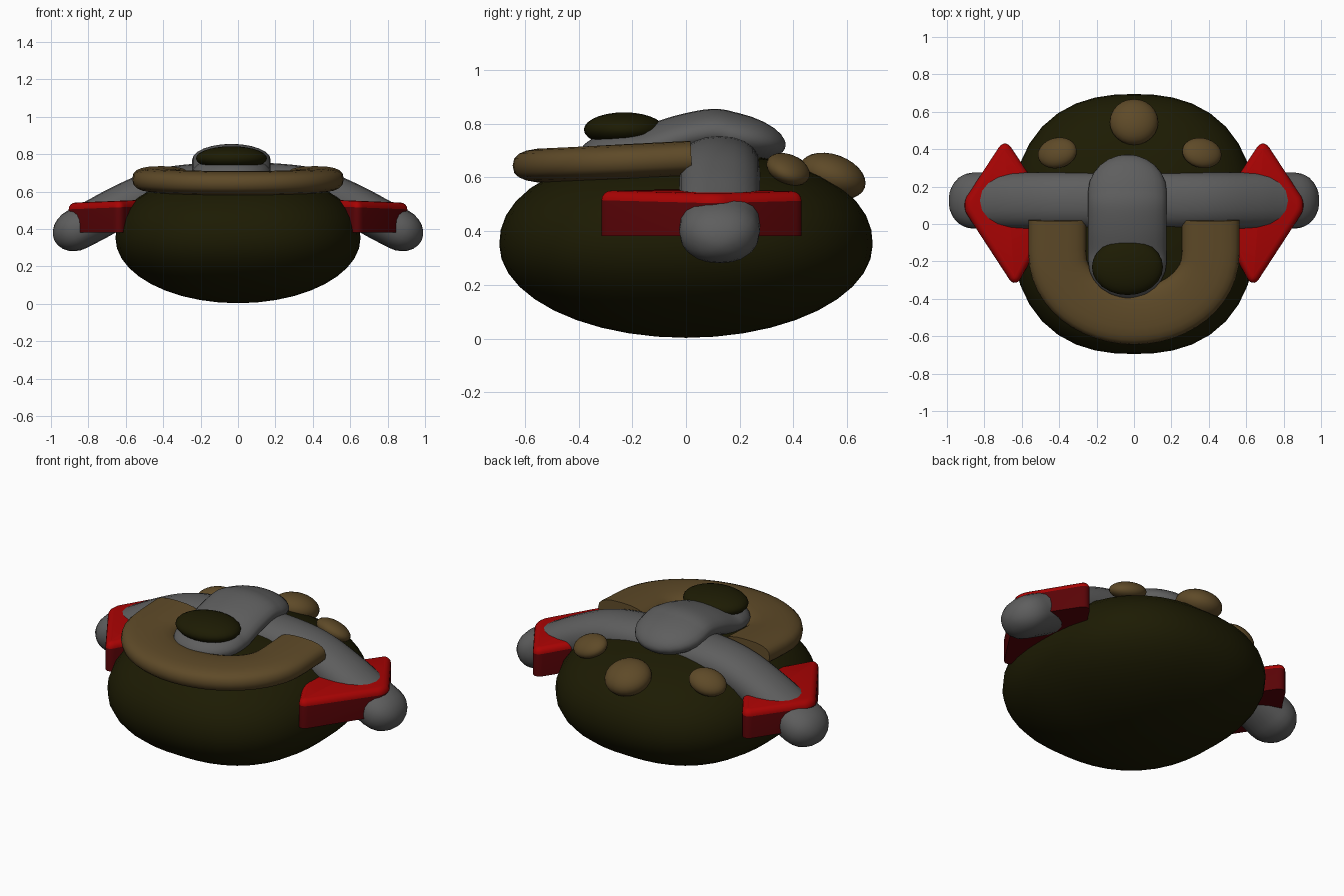
import bpy, bmesh
from math import sin, cos, pi, radians
from mathutils import Vector

cube = bpy.data.objects.get("Cube")
if cube:
    bpy.data.objects.remove(cube, do_unlink=True)


def material(name, rgb):
    m = bpy.data.materials.new(name)
    m.use_nodes = True
    m.diffuse_color = (*rgb, 1)
    bsdf = m.node_tree.nodes["Principled BSDF"]
    bsdf.inputs["Base Color"].default_value = (*rgb, 1)
    return m


OLIVE = material("dark_olive", (0.012, 0.011, 0.001))
BROWN = material("brown", (0.112, 0.068, 0.021))
GREY = material("grey", (0.112, 0.112, 0.112))
RED = material("red", (0.4, 0.001, 0.001))
DARK_RED = material("dark_red", (0.1, 0.001, 0.002))


def finish(name, bm, mat, angle=40):
    bmesh.ops.recalc_face_normals(bm, faces=bm.faces)
    me = bpy.data.meshes.new(name)
    bm.to_mesh(me)
    bm.free()
    ob = bpy.data.objects.new(name, me)
    bpy.context.collection.objects.link(ob)
    me.materials.append(mat)
    bpy.ops.object.select_all(action="DESELECT")
    ob.select_set(True)
    bpy.context.view_layer.objects.active = ob
    bpy.ops.object.shade_smooth_by_angle(angle=radians(angle))
    return ob


def ellipsoid(name, centre, radii, mat, turn=(0, 0, 0)):
    bm = bmesh.new()
    bmesh.ops.create_uvsphere(bm, u_segments=24, v_segments=14, radius=1)
    for v in bm.verts:
        v.co = Vector(a * b for a, b in zip(v.co, radii))
    ob = finish(name, bm, mat, 60)
    ob.location = centre
    ob.rotation_euler = [radians(a) for a in turn]


def spline(points, steps=5):
    """Smooth path through the given points."""
    p = [Vector(q) for q in points]
    p = [2 * p[0] - p[1]] + p + [2 * p[-1] - p[-2]]
    out = []
    for i in range(1, len(p) - 2):
        a, b, c, d = p[i - 1:i + 3]
        for k in range(steps):
            t = k / steps
            out.append(0.5 * (2 * b + (c - a) * t + (2 * a - 5 * b + 4 * c - d) * t ** 2
                              + (3 * b - a - 3 * c + d) * t ** 3))
    return out + [p[-2]]


def sweep(name, path, half_w, half_h, cap, mat, sides=20, power=1.0):
    """Flattened tube along a path, with domed ends of length cap."""
    n = len(path)
    tang = [(path[min(i + 1, n - 1)] - path[max(i - 1, 0)]).normalized() for i in range(n)]
    rings = [(path[i], tang[i], 1) for i in range(n)]
    if cap:
        dome = [k * pi / 12 for k in range(1, 6)] + [pi / 2 - 0.08]
        head = [(path[0] - tang[0] * cap * sin(a), tang[0], cos(a)) for a in reversed(dome)]
        tail = [(path[-1] + tang[-1] * cap * sin(a), tang[-1], cos(a)) for a in dome]
        rings = head + rings + tail
    bm = bmesh.new()
    loops = []
    for centre, t, s in rings:
        side = t.cross(Vector((0, 0, 1))).normalized()
        up = side.cross(t)
        loop = []
        for k in range(sides):
            c, d = cos(2 * pi * k / sides), sin(2 * pi * k / sides)
            c = abs(c) ** power * (1 if c > 0 else -1)
            d = abs(d) ** power * (1 if d > 0 else -1)
            loop.append(bm.verts.new(centre + s * (side * c * half_w + up * d * half_h)))
        loops.append(loop)
    for a, b in zip(loops, loops[1:]):
        for k in range(sides):
            j = (k + 1) % sides
            bm.faces.new((a[k], a[j], b[j], b[k]))
    bm.faces.new(loops[0])
    bm.faces.new(loops[-1])
    finish(name, bm, mat)


# Body: an ellipsoid, squarer in plan and fuller on top
bm = bmesh.new()
bmesh.ops.create_uvsphere(bm, u_segments=40, v_segments=20, radius=1)
for v in bm.verts:
    x, y, z = v.co
    flat = (x * x + y * y) ** 0.5
    if flat > 1e-5:
        plan = (abs(x / flat) ** 2.4 + abs(y / flat) ** 2.4) ** (-1 / 2.4)
        x, y = x * plan, y * plan
    if z > 0:
        full = (flat ** 2.2 + z ** 2.2) ** (-1 / 2.2)
        x, y, z = x * full, y * full, z * full
    v.co = (x * 0.655, y * 0.695, 0.35 + z * 0.347)
finish("body", bm, OLIVE, 60)

# Horseshoe collar around the front of the top
path = [Vector((0.41, y, 0.67 + y * 0.05)) for y in (0.02, -0.06, -0.14)]
for k in range(1, 24):
    a = pi * k / 24
    path.append(Vector((0.41 * cos(a), -0.16 - 0.33 * sin(a), 0.662 - 0.018 * sin(a))))
path += [Vector((-p.x, p.y, p.z)) for p in reversed(path[:3])]
sweep("front_collar", path, 0.155, 0.065, 0, BROWN, power=0.75)

# Arms: one flattened tube across the top, drooping to rounded hands
half = [(0.28, 0.125, 0.632), (0.45, 0.125, 0.598), (0.62, 0.125, 0.525),
        (0.76, 0.125, 0.45), (0.86, 0.125, 0.398)]
mirrored = [(-x, y, z) for x, y, z in reversed(half)]
sweep("arms", spline(mirrored + [(0, 0.125, 0.645)] + half), 0.15, 0.112, 0.135, GREY, power=0.9)

# Neck lying forward over the collar, with its dark end pad
neck = [(-0.035, 0.175, 0.757), (-0.035, 0.1, 0.77), (-0.035, -0.02, 0.747),
        (-0.035, -0.14, 0.708), (-0.035, -0.2, 0.7)]
sweep("neck", spline(neck), 0.21, 0.085, 0.2, GREY, sides=24)
ellipsoid("neck_pad", (-0.035, -0.23, 0.778), (0.19, 0.15, 0.064), OLIVE)

# Rear bumps, the side pair slightly uneven
ellipsoid("rear_bump", (0, 0.545, 0.605), (0.13, 0.128, 0.08), BROWN, (-20, 0, 0))
ellipsoid("left_bump", (0.363, 0.38, 0.63), (0.108, 0.085, 0.05), BROWN, (-25, 12, -8))
ellipsoid("right_bump", (-0.41, 0.38, 0.622), (0.108, 0.085, 0.056), BROWN, (-22, -15, 10))

# Diamond shoulder plates: bright softened top, dark sides
for side, s in (("left", 1), ("right", -1)):
    bm = bmesh.new()
    outline = [(0.69, 0.46), (0.925, 0.1), (0.635, -0.345), (0.42, 0.05)]
    low = [bm.verts.new((s * x, y, 0.382)) for x, y in outline]
    high = [bm.verts.new((s * x, y, 0.552 - 0.04 * (x - 0.6))) for x, y in outline]
    bm.faces.new(low)
    bm.faces.new(high)
    for i in range(4):
        j = (i + 1) % 4
        bm.faces.new((low[i], low[j], high[j], high[i]))
    upright = [e for e in bm.edges if abs(e.verts[0].co.z - e.verts[1].co.z) > 0.1]
    bmesh.ops.bevel(bm, geom=upright, offset=0.06, segments=5, profile=0.5, affect="EDGES")
    rim = [e for e in bm.edges if min(v.co.z for v in e.verts) > 0.5]
    bmesh.ops.bevel(bm, geom=rim, offset=0.035, segments=4, profile=0.5, affect="EDGES")
    for f in bm.faces:
        f.material_index = int(min(v.co.z for v in f.verts) < 0.45)
    plate = finish(side + "_shoulder_plate", bm, RED)
    plate.data.materials.append(DARK_RED)
